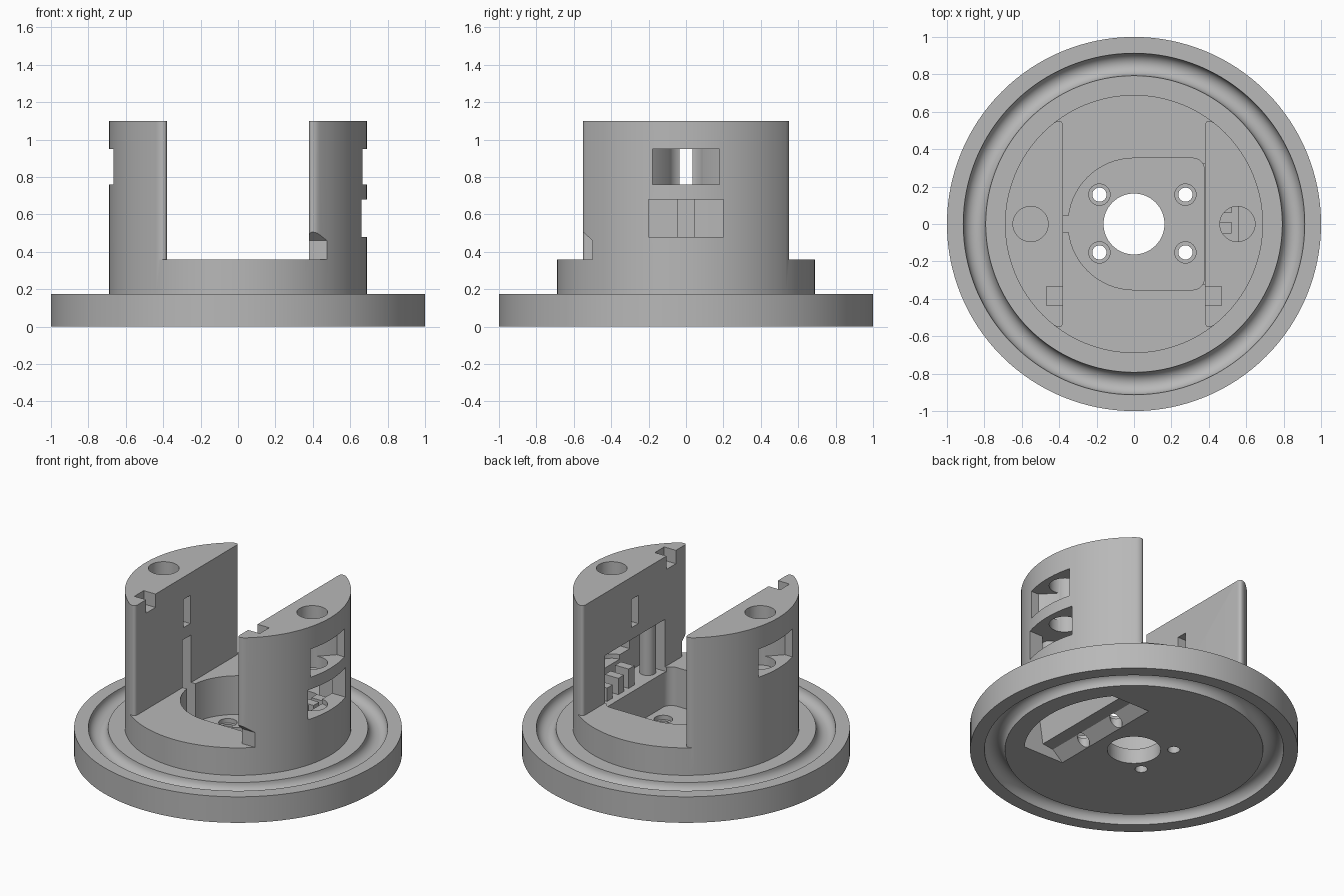
import bpy, bmesh, math

cube = bpy.data.objects.get("Cube")
if cube:
    bpy.data.objects.remove(cube, do_unlink=True)

grey = bpy.data.materials.new("plain grey")
grey.use_nodes = True
colour = (0.48, 0.48, 0.48, 1)
grey.diffuse_color = colour
grey.node_tree.nodes["Principled BSDF"].inputs["Base Color"].default_value = colour


def to_object(bm, name):
    bmesh.ops.recalc_face_normals(bm, faces=bm.faces)
    mesh = bpy.data.meshes.new(name)
    bm.to_mesh(mesh)
    bm.free()
    mesh.materials.append(grey)
    obj = bpy.data.objects.new(name, mesh)
    bpy.context.collection.objects.link(obj)
    return obj


def prism(name, points, low, high, axis="z"):
    """Extrude a 2D outline along z (points x, y), x (points y, z) or y (points x, z)."""
    place = {"z": lambda a, b, c: (a, b, c),
             "x": lambda a, b, c: (c, a, b),
             "y": lambda a, b, c: (a, c, b)}[axis]
    bm = bmesh.new()
    rings = [[bm.verts.new(place(a, b, c)) for a, b in points] for c in (low, high)]
    bm.faces.new(rings[0])
    bm.faces.new(rings[1])
    n = len(points)
    for i in range(n):
        j = (i + 1) % n
        bm.faces.new((rings[0][i], rings[0][j], rings[1][j], rings[1][i]))
    return to_object(bm, name)


def box(name, x, y, z):
    return prism(name, [(x[0], y[0]), (x[1], y[0]), (x[1], y[1]), (x[0], y[1])], *z)


def arc(cx, cy, r, start, end, steps):
    angles = [math.radians(start + (end - start) * i / steps) for i in range(steps + 1)]
    return [(cx + r * math.cos(a), cy + r * math.sin(a)) for a in angles]


def rod(name, x, y, r, z, sides=48):
    return prism(name, arc(x, y, r, 0, 360, sides)[:-1], *z)


def lathe(name, profile, steps):
    """Spin an (r, z) outline, touching the axis at both ends, around z."""
    bm = bmesh.new()
    verts = [bm.verts.new((r, 0, z)) for r, z in profile]
    edges = [bm.edges.new(pair) for pair in zip(verts, verts[1:])]
    bmesh.ops.spin(bm, geom=verts + edges, axis=(0, 0, 1), cent=(0, 0, 0),
                   angle=math.tau, steps=steps)
    bmesh.ops.remove_doubles(bm, verts=bm.verts, dist=1e-5)
    return to_object(bm, name)


def boolean(obj, cutter, operation="DIFFERENCE"):
    mod = obj.modifiers.new("cut", "BOOLEAN")
    mod.operation, mod.solver, mod.object = operation, "EXACT", cutter
    bpy.context.view_layer.objects.active = obj
    bpy.ops.object.modifier_apply(modifier=mod.name)
    bpy.data.objects.remove(cutter, do_unlink=True)


# Flanged round body with a race groove above and below the flange
R, TOP, FLANGE, STEP = 0.69, 1.1, 0.175, 0.36
profile = [(0, 0)] + arc(0.85, 0, 0.062, 180, 0, 12) + [(1, 0), (1, FLANGE)]
profile += arc(0.853, FLANGE, 0.06, 0, -180, 12)
profile += [(R, FLANGE), (R, TOP), (0, TOP)]
body = lathe("flanged_body", profile, 128)

# Wide slot between the towers, rounding their upright corners
corner = []
for i in range(7):
    t = i / 6
    corner.append(((1 - t) ** 2 * 0.38 + 2 * t * (1 - t) * 0.38 + t * t * 0.43,
                   (1 - t) ** 2 * 0.525 + 2 * t * (1 - t) * 0.565 + t * t * 0.541))
quarter = corner + [(0.43, 0.8)]
half = [(x, -y) for x, y in reversed(quarter)] + quarter
boolean(body, prism("slot", half + [(-x, -y) for x, y in half], STEP, 1.3))

# Recessed motor well with one round end
FLOOR = 0.1
well = arc(0, 0, 0.352, 90, 270, 32)
well += arc(0.315, -0.292, 0.06, -90, 0, 6) + arc(0.315, 0.292, 0.06, 0, 90, 6)
boolean(body, prism("well", well, FLOOR, 0.5))

# Shaft hole and four counterbored screw holes
boolean(body, rod("shaft", 0, 0, 0.163, (-0.1, 0.3), 64))
for x in (-0.185, 0.275):
    for y in (-0.152, 0.157):
        boolean(body, rod("counterbore", x, y, 0.057, (FLOOR - 0.03, 0.2), 32))
        boolean(body, rod("screw", x, y, 0.038, (-0.1, 0.2), 32))

# Underside pocket with a sloping inner wall
pocket = prism("pocket", [(0.23, -0.1), (0.235, 0), (0.31, 0.065), (0.39, 0.075), (0.42, 0.27),
                          (0.8, 0.27), (0.8, -0.1)], -0.4, 0.42, "y")
boolean(pocket, rod("pocket_limit", 0, 0, 0.67, (-0.3, 0.5), 96), "INTERSECT")
boolean(body, pocket)

# Cable groove in one tower, equipment bay and outer window in the other
boolean(body, box("groove", (-0.45, -0.3), (-0.045, 0.045), (FLOOR, 0.68)))
boolean(body, box("bay", (0.34, 0.56), (-0.32, 0.32), (0.33, 0.68)))
window = [(-0.2, 0.48), (0.2, 0.48), (0.2, 0.68), (-0.2, 0.68)]
boolean(body, prism("bay_window", window, 0.5, 0.8, "x"))

# Foot notch at the front of one tower
boolean(body, prism("foot_notch", [(-0.5, STEP), (-0.5, 0.46), (-0.62, 0.57), (-0.62, STEP)],
                    0.36, 0.475, "x"))

# Matching tower details: funnel window, sight slit, rod hole, top notch
for s in (-1, 1):
    funnel = [(0.3, 0.035), (0.47, 0.035), (0.61, 0.18), (0.8, 0.18)]
    outline = [(s * x, y) for x, y in funnel] + [(s * x, -y) for x, y in reversed(funnel)]
    boolean(body, prism("funnel", outline, 0.76, 0.95))
    boolean(body, rod("rod_hole", s * 0.553, 0, 0.094, (0.45 if s > 0 else 0.7, 1.2)))
    boolean(body, box("top_notch", sorted((s * 0.3, s * 0.467)), (-0.435, -0.335), (1.01, 1.2)))

# Mounting posts inside the bay
parts = [body]
for i, (y, z) in enumerate(((0.21, 0.42), (0.09, 0.44), (-0.02, 0.46))):
    parts.append(box(f"bay_post_{i + 1}", (0.42, 0.52), (y - 0.03, y + 0.03), (0.32, z)))
parts.append(rod("bay_pillar", 0.46, -0.25, 0.05, (0.32, 0.69), 32))

# Smooth curved walls, crisp edges
for obj in parts:
    bpy.ops.object.select_all(action="DESELECT")
    obj.select_set(True)
    bpy.context.view_layer.objects.active = obj
    bpy.ops.object.shade_smooth_by_angle(angle=math.radians(30))
